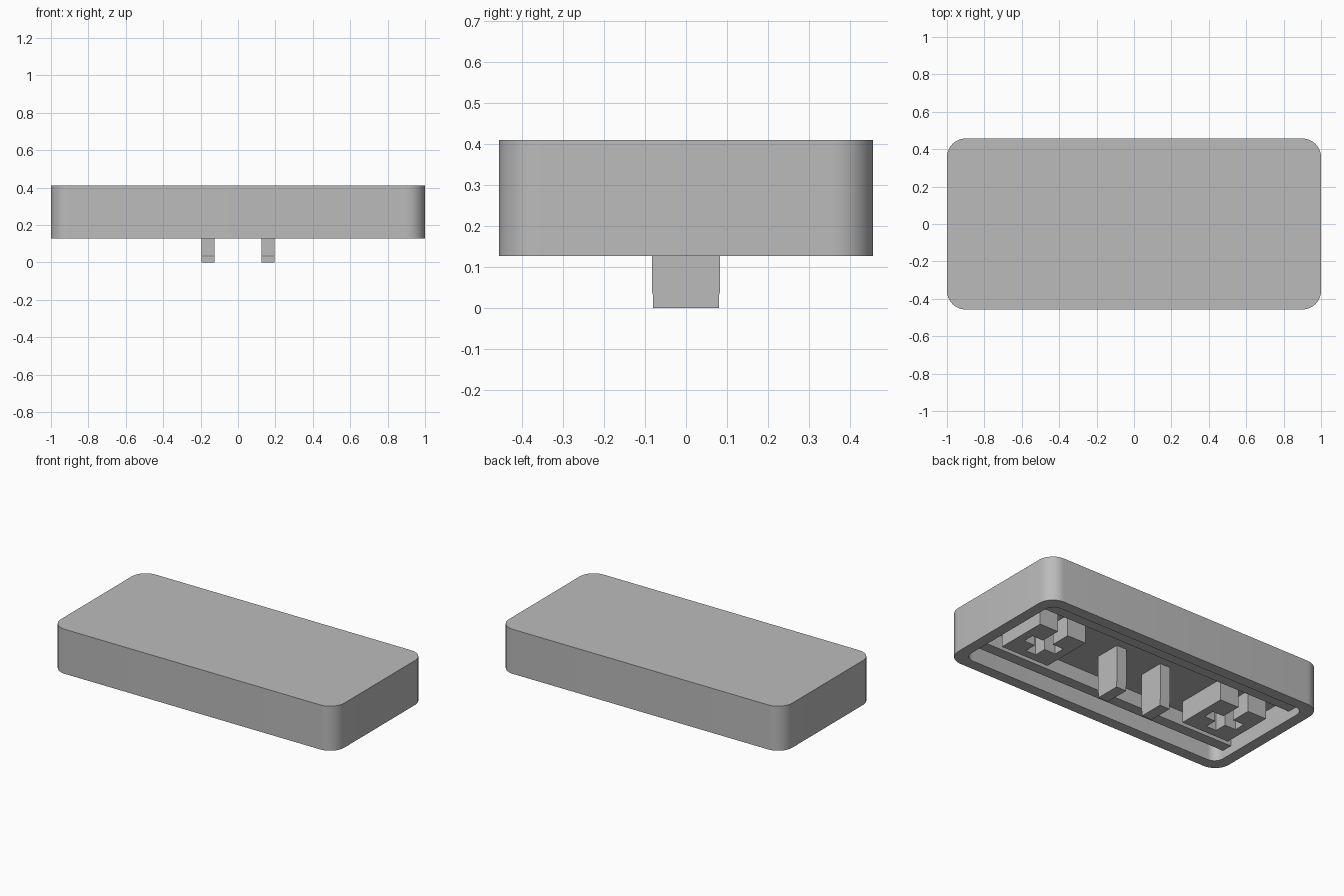
import bpy, bmesh
from math import cos, sin, pi

if "Cube" in bpy.data.objects:
    bpy.data.objects.remove(bpy.data.objects["Cube"])

grey = bpy.data.materials.new("plain_grey")
grey.use_nodes = True
grey.diffuse_color = (0.5, 0.5, 0.5, 1)
grey.node_tree.nodes["Principled BSDF"].inputs["Base Color"].default_value = (0.5, 0.5, 0.5, 1)

RIM, CEILING, TOP = 0.127, 0.27, 0.411


def finish(name, bm, smooth=False):
    bmesh.ops.recalc_face_normals(bm, faces=bm.faces)
    mesh = bpy.data.meshes.new(name)
    bm.to_mesh(mesh)
    bm.free()
    mesh.materials.append(grey)
    obj = bpy.data.objects.new(name, mesh)
    bpy.context.collection.objects.link(obj)
    if smooth:
        bpy.ops.object.select_all(action='DESELECT')
        obj.select_set(True)
        bpy.context.view_layer.objects.active = obj
        bpy.ops.object.shade_smooth_by_angle(angle=pi / 6)
    return obj


def rounded_rect(hx, hy, r, steps=10):
    pts = []
    for k, (sx, sy) in enumerate([(1, 1), (-1, 1), (-1, -1), (1, -1)]):
        for i in range(steps + 1):
            a = (k + i / steps) * pi / 2
            pts.append((sx * (hx - r) + r * cos(a), sy * (hy - r) + r * sin(a)))
    return pts


def loft(name, sections, smooth=False):
    """Skin a stack of (outline, z) sections and cap both ends."""
    bm = bmesh.new()
    loops = [[bm.verts.new((x, y, z)) for x, y in pts] for pts, z in sections]
    for a, b in zip(loops, loops[1:]):
        for i in range(len(a)):
            j = (i + 1) % len(a)
            bm.faces.new((a[i], a[j], b[j], b[i]))
    bm.faces.new(loops[0])
    bm.faces.new(loops[-1])
    return finish(name, bm, smooth)


def rect(x0, x1, y0, y1):
    return [(x0, y0), (x1, y0), (x1, y1), (x0, y1)]


# Hollow cap: top, outer wall, rim, inner wall, ceiling
outer = rounded_rect(1, 0.457, 0.1)
inner = rounded_rect(0.93, 0.387, 0.06)
loft("cap_shell", [(outer, TOP), (outer, RIM), (inner, RIM), (inner, CEILING)], True)

# Socket block outline: square with a cross slot open to the back
h, l, t = 0.168, 0.114, 0.036
socket = [(t, h), (h, h), (h, -h), (-h, -h), (-h, h), (-t, h), (-t, t), (-l, t),
          (-l, -t), (-t, -t), (-t, -l), (t, -l), (t, -t), (l, -t), (l, t), (t, t)]

for side, s in (("left", 1), ("right", -1)):
    # Stem prongs, slightly narrower at the tip
    x0, x1 = sorted((s * 0.125, s * 0.196))
    wide, tip = rect(x0, x1, -0.083, 0.083), rect(x0, x1, -0.08, 0.08)
    loft(side + "_prong", [(wide, CEILING), (wide, 0.04), (tip, 0.03), (tip, 0)])
    # Stabiliser sockets
    pts = [(x + s * 0.667, y) for x, y in socket]
    loft(side + "_socket", [(pts, CEILING), (pts, 0.135)])

# Long stiffening ribs under the ceiling
for side, s in (("back", 1), ("front", -1)):
    y0, y1 = sorted((s * 0.255, s * 0.325))
    pts = rect(-0.93, 0.93, y0, y1)
    loft(side + "_rib", [(pts, CEILING), (pts, 0.18)])
